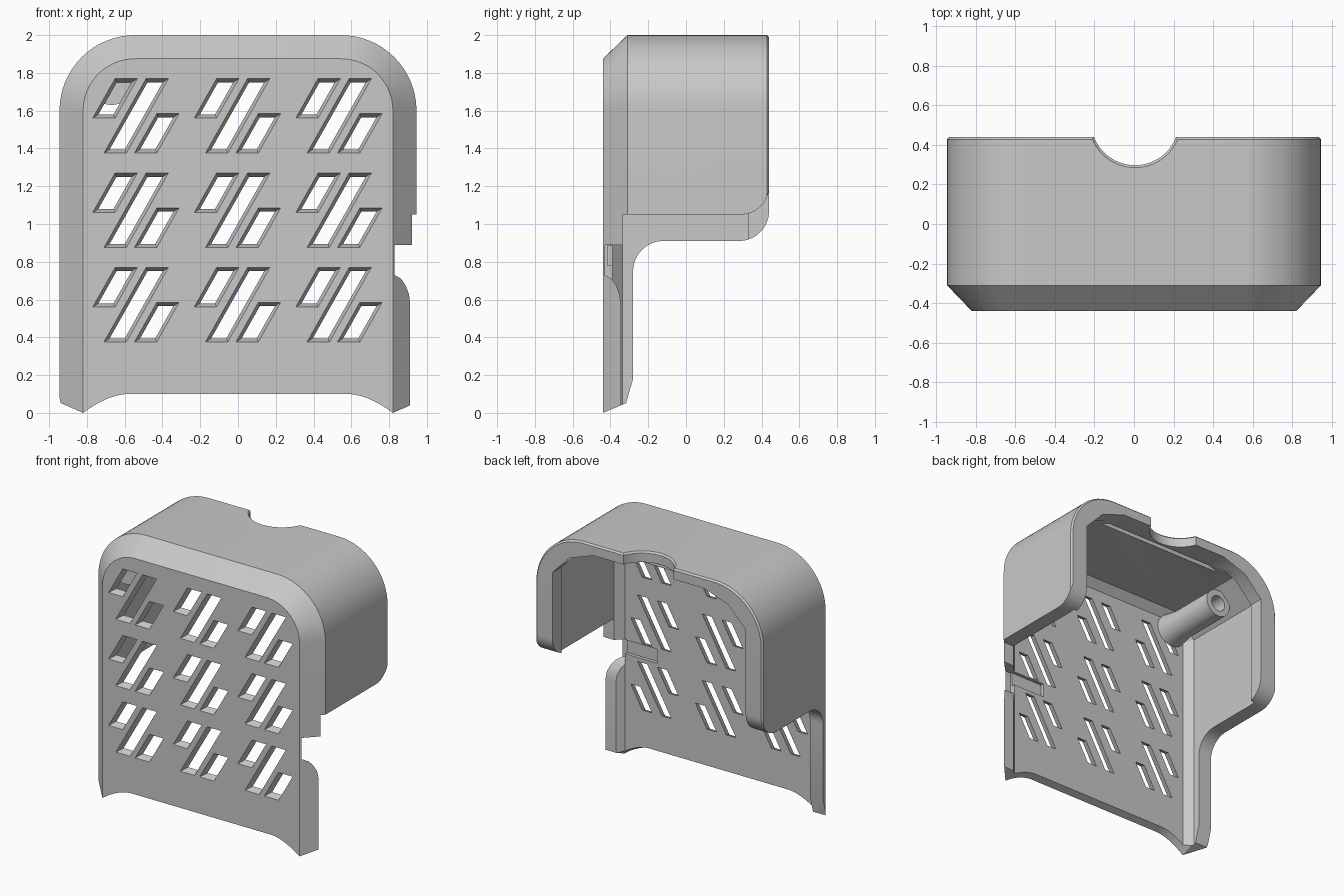
import bpy, bmesh
from math import sin, cos, radians

cube = bpy.data.objects.get("Cube")
if cube:
    bpy.data.objects.remove(cube, do_unlink=True)

grey = bpy.data.materials.new("plain grey")
grey.use_nodes = True
colour = (0.58, 0.58, 0.58, 1)
grey.diffuse_color = colour
grey.node_tree.nodes["Principled BSDF"].inputs["Base Color"].default_value = colour


def add_loft(bm, rings):
    """Skin equal-length rings and cap both ends."""
    loops = [[bm.verts.new(p) for p in ring] for ring in rings]
    n = len(loops[0])
    for a, b in zip(loops, loops[1:]):
        for i in range(n):
            j = (i + 1) % n
            bm.faces.new((a[i], a[j], b[j], b[i]))
    bm.faces.new(loops[0])
    bm.faces.new(loops[-1])


def make_object(name, lofts):
    bm = bmesh.new()
    for rings in lofts:
        add_loft(bm, rings)
    bmesh.ops.recalc_face_normals(bm, faces=bm.faces)
    mesh = bpy.data.meshes.new(name)
    bm.to_mesh(mesh)
    bm.free()
    mesh.materials.append(grey)
    obj = bpy.data.objects.new(name, mesh)
    bpy.context.collection.objects.link(obj)
    return obj


def arc(cx, cy, r, start, end, n=14):
    angles = [radians(start + (end - start) * i / n) for i in range(n + 1)]
    return [(cx + r * cos(a), cy + r * sin(a)) for a in angles]


def circle(cx, cy, r, n=64):
    return arc(cx, cy, r, 0, 360, n)[:-1]


def outline(y, inset, radius, bottom, n=16):
    """Arched outline with two top corners, at depth y."""
    w, top = 0.945 - inset, 2 - inset
    pts = [(-w, bottom), (w, bottom)]
    pts += arc(w - radius, top - radius, radius, 0, 90, n)
    pts += arc(radius - w, top - radius, radius, 90, 180, n)
    return [(x, y, z) for x, z in pts]


def side_prism(name, profile, x0, x1):
    return make_object(name, [[[(x, y, z) for y, z in profile] for x in (x0, x1)]])


def cut(target, cutter):
    cutter.hide_render = True
    mod = target.modifiers.new("cut", "BOOLEAN")
    mod.operation, mod.solver, mod.object = "DIFFERENCE", "EXACT", cutter
    bpy.context.view_layer.objects.active = target
    bpy.ops.object.modifier_apply(modifier=mod.name)
    bpy.data.objects.remove(cutter, do_unlink=True)


# Outer body with chamfered front and a fine bevel at the back
cover = make_object("cover_shell", [[
    outline(-0.44, 0.125, 0.275, -0.3), outline(-0.31, 0, 0.4, -0.3),
    outline(0.428, 0, 0.4, -0.3), outline(0.44, 0.012, 0.388, -0.3)]])

# Hollow inside with cut-off corners
cut(cover, make_object("cavity", [[
    outline(-0.39, 0.165, 0.13, -0.5, 1), outline(-0.335, 0.11, 0.17, -0.5, 1),
    outline(0.33, 0.11, 0.17, -0.5, 1)]]))

# Narrower rear opening, leaving a thick rim at the sides
half = [(0.46, 1.92), (0.66, 1.85), (0.805, 1.7), (0.805, -0.5)]
opening = [(-x, z) for x, z in reversed(half)] + half
cut(cover, make_object("rear_opening", [[[(x, y, z) for x, z in opening] for y in (0.28, 0.5)]]))

# Lower rear cut that leaves the side walls and front plate
profile = [(-0.315, -0.6), (-0.315, 0.06), (-0.28, 0.18)]
profile += arc(-0.12, 0.75, 0.16, 180, 90) + arc(0.28, 1.07, 0.16, -90, 0)
profile += [(0.6, 1.07), (0.6, -0.6)]
cut(cover, side_prism("rear_cut", profile, -1.2, 1.2))

# Shorter left wall with its side notch
profile = [(-0.345, -0.6), (-0.345, 0.58), (-0.352, 0.63), (-0.37, 0.675),
           (-0.395, 0.71), (-0.43, 0.73), (-0.43, 0.89), (-0.335, 0.89), (-0.335, 1.05)]
profile += arc(0.29, 1.2, 0.15, -90, 0) + [(0.6, 1.2), (0.6, -0.6)]
cut(cover, side_prism("left_cut", profile, 0.78, 1.2))

# Shallow slot behind the side notch
cut(cover, side_prism("latch_slot", [(-0.415, 0.78), (-0.415, 0.885), (-0.3, 0.885), (-0.3, 0.78)], 0.51, 0.81))

# Curved, sloping bottom edge
half = [(0.58 + 0.24 * i / 10, 0.1 - 0.1 * (i / 10) ** 1.8) for i in range(11)]
half += [(1.2, 0), (1.2, -0.8)]
edge = [(-x, z) for x, z in reversed(half)] + half
cut(cover, make_object("bottom_cut", [[
    [(x, y, z + 0.42 * (y + 0.44)) for x, z in edge] for y in (-0.6, 0)]]))

# Round notch in the top rear edge, with a bevelled lip
cut(cover, make_object("top_notch", [[
    [(x, y, z) for x, y in circle(0.005, 0.519, r)]
    for r, z in ((0.222, 1.5), (0.222, 1.988), (0.236, 2.002), (0.236, 2.2))]]))


# Slanted vents, three to a group, tapering inwards
def vent(cx, cz, half_height):
    rings = []
    for y, inset in ((-0.45, -0.003), (-0.39, 0.02), (-0.2, 0.02)):
        w, h = 0.06 - inset, half_height - inset
        corners = ((-w, -h), (w, -h), (w, h), (-w, h))
        rings.append([(cx + a + 0.565 * b, y, cz + b) for a, b in corners])
    return rings


vents = []
for column in range(3):
    for row in range(3):
        dx, dz = 0.5375 * column, -0.5 * row
        for x, z, h in ((-0.651, 1.665, 0.105), (-0.539, 1.5725, 0.1975), (-0.43, 1.48, 0.105)):
            vents.append(vent(x + dx, z + dz, h))
cut(cover, make_object("vents", vents))

# Screw post with flared base and blind bore
post_profile = ((0.001, -0.38), (0.125, -0.385), (0.105, -0.26), (0.105, 0.13),
                (0.06, 0.13), (0.06, -0.1), (0.001, -0.1))
post = make_object("screw_post", [[
    [(x, y, z) for x, z in circle(-0.67, 1.755, r, 32)] for r, y in post_profile]])

for obj in (cover, post):
    bpy.ops.object.select_all(action="DESELECT")
    obj.select_set(True)
    bpy.context.view_layer.objects.active = obj
    bpy.ops.object.shade_smooth_by_angle(angle=radians(30))
